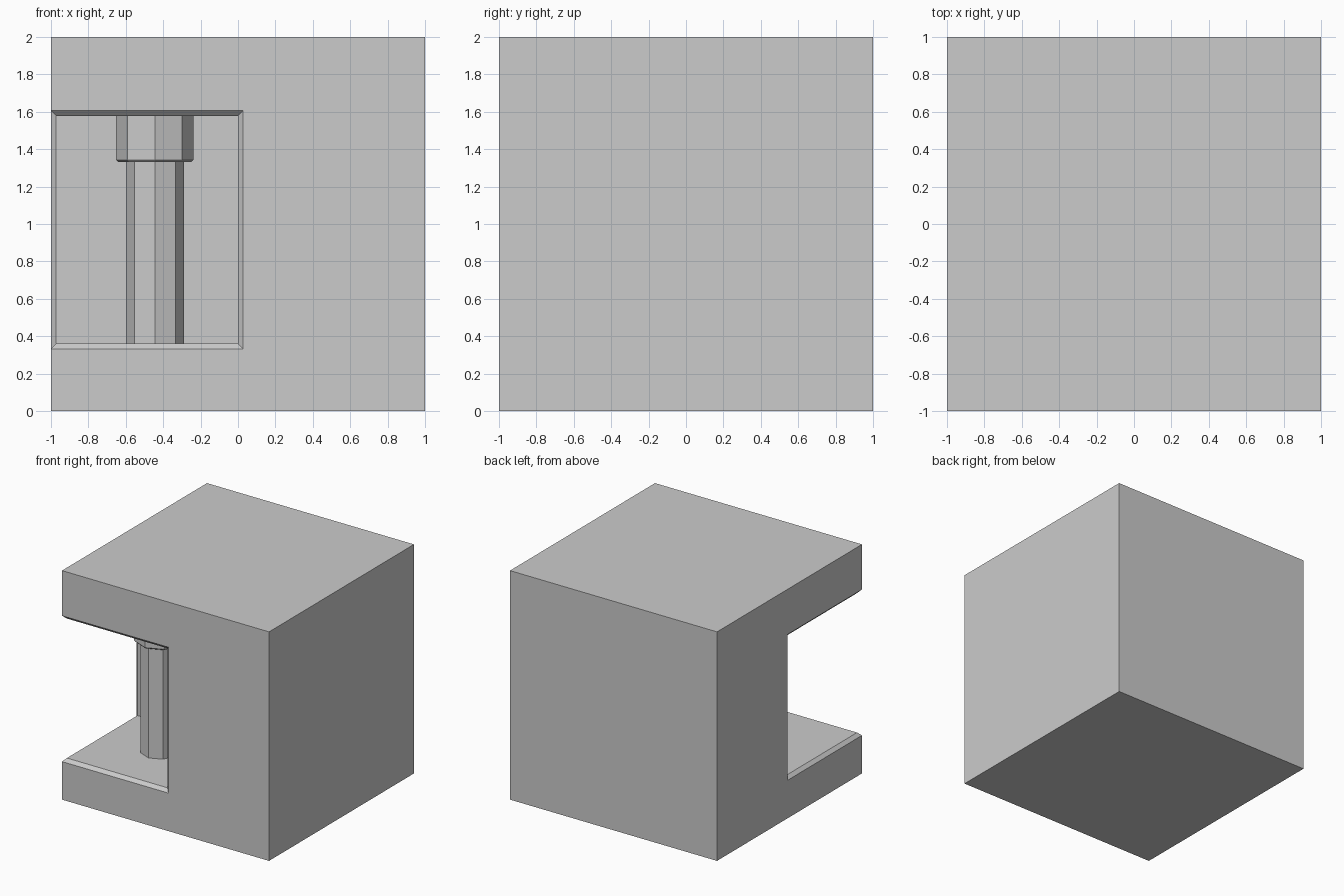
import bpy, bmesh
from math import pi, cos, sin

if "Cube" in bpy.data.objects:
    bpy.data.objects.remove(bpy.data.objects["Cube"])

LO, HI = 0.36, 1.578      # alcove floor and ceiling
CH = 0.028                # chamfer around the opening
CX = CY = -0.445          # column centre


def add_box(name, lo, hi):
    bpy.ops.mesh.primitive_cube_add(size=1)
    ob = bpy.context.object
    ob.name = name
    for v in ob.data.vertices:
        v.co = [lo[i] if v.co[i] < 0 else hi[i] for i in range(3)]
    return ob


def add_octagon_lathe(name, profile):
    # stack of octagon rings given as (radius, z)
    bm = bmesh.new()
    rings = [[bm.verts.new((CX + r * cos(k * pi / 4), CY + r * sin(k * pi / 4), z))
              for k in range(8)] for r, z in profile]
    for a, b in zip(rings, rings[1:]):
        for k in range(8):
            n = (k + 1) % 8
            bm.faces.new((a[k], a[n], b[n], b[k]))
    bm.faces.new(rings[0][::-1])
    bm.faces.new(rings[-1])
    me = bpy.data.meshes.new(name)
    bm.to_mesh(me)
    bm.free()
    ob = bpy.data.objects.new(name, me)
    bpy.context.collection.objects.link(ob)
    return ob


# Block with a corner alcove, open to the front and the left
block = add_box("block", (-1, -1, 0), (1, 1, 2))
cutter = add_box("alcove_cutter", (-1.2, -1.2, LO), (0, 0, HI))
mod = block.modifiers.new("alcove", 'BOOLEAN')
mod.operation = 'DIFFERENCE'
mod.solver = 'EXACT'
mod.object = cutter
dg = bpy.context.evaluated_depsgraph_get()
block.data = bpy.data.meshes.new_from_object(block.evaluated_get(dg))
block.modifiers.clear()
bpy.data.objects.remove(cutter)

# Chamfer the rim of the opening: edges on an outer face that border the alcove
bm = bmesh.new()
bm.from_mesh(block.data)


def on_rim(e):
    a, b = (v.co for v in e.verts)
    outer = any(abs(a[i] + 1) < 1e-4 and abs(b[i] + 1) < 1e-4 for i in (0, 1))
    inside = all(LO - 1e-3 < c.z < HI + 1e-3 for c in (a, b))
    return outer and inside


bmesh.ops.bevel(bm, geom=[e for e in bm.edges if on_rim(e)], offset=CH,
                offset_type='OFFSET', segments=1, profile=0.5, affect='EDGES')
bm.to_mesh(block.data)
bm.free()

# Eight-sided column and its wider capital
add_octagon_lathe("column_shaft", [(0.155, LO - 0.01), (0.155, 1.34)])
add_octagon_lathe("column_capital", [(0.195, 1.332), (0.206, 1.343), (0.206, HI + 0.01)])
